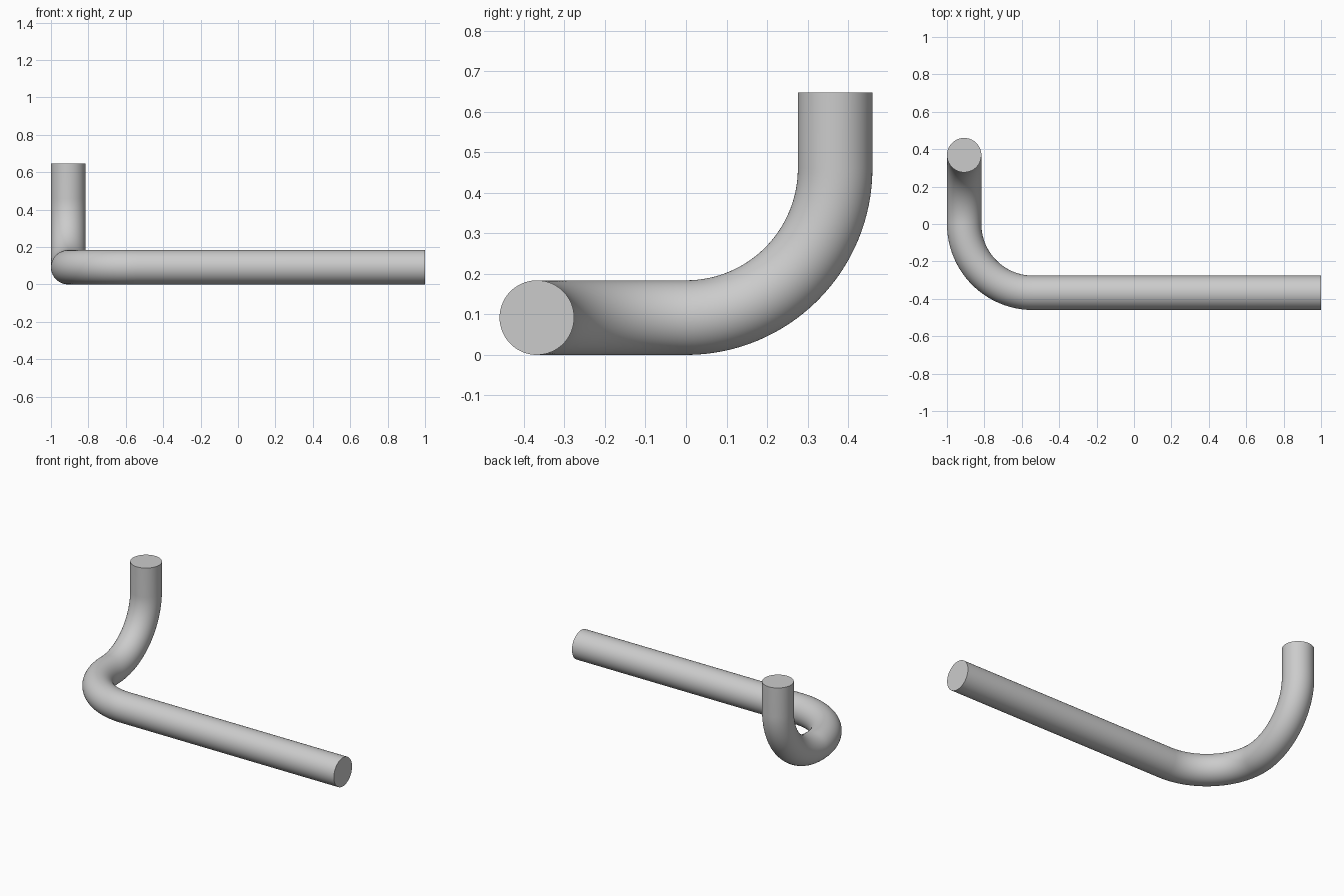
import bpy, bmesh
from math import sin, cos, pi
from mathutils import Vector

cube = bpy.data.objects.get("Cube")
if cube:
    bpy.data.objects.remove(cube, do_unlink=True)

RADIUS, BEND, SIDES, STEPS = 0.092, 0.368, 64, 32

# Plain grey metal
grey = bpy.data.materials.new("grey_metal")
grey.use_nodes = True
colour = (0.6, 0.6, 0.6, 1)
grey.diffuse_color = colour
grey.node_tree.nodes["Principled BSDF"].inputs["Base Color"].default_value = colour


def quarter_bend(start, heading, turn_to):
    """Centre points and tangents of a quarter circle from heading to turn_to."""
    result = []
    for i in range(STEPS + 1):
        a = pi / 2 * i / STEPS
        point = start + BEND * (heading * sin(a) + turn_to * (1 - cos(a)))
        result.append((point, heading * cos(a) + turn_to * sin(a)))
    return result


# Centre line: long straight, flat bend, upward bend, short straight
left, back, up = Vector((-1, 0, 0)), Vector((0, 1, 0)), Vector((0, 0, 1))
corner = Vector((RADIUS - 1 + BEND, -BEND, RADIUS))
path = [(Vector((1, -BEND, RADIUS)), left)]
path += quarter_bend(corner, left, back)
path += quarter_bend(path[-1][0], back, up)[1:]
top = path[-1][0].copy()
top.z = 0.647
path.append((top, up))

# Sweep a circle along the centre line
bm = bmesh.new()
rings = []
normal, tangent = up.copy(), left
for point, direction in path:
    normal.rotate(tangent.rotation_difference(direction))
    tangent = direction
    side = tangent.cross(normal)
    rings.append([bm.verts.new(point + RADIUS * (normal * cos(a) + side * sin(a)))
                  for a in (2 * pi * k / SIDES for k in range(SIDES))])
for r0, r1 in zip(rings, rings[1:]):
    for k in range(SIDES):
        j = (k + 1) % SIDES
        bm.faces.new((r0[k], r0[j], r1[j], r1[k]))

# Flat end caps
bm.faces.new(rings[0])
bm.faces.new(rings[-1])
bmesh.ops.recalc_face_normals(bm, faces=bm.faces)

mesh = bpy.data.meshes.new("bent_pipe")
bm.to_mesh(mesh)
bm.free()
mesh.materials.append(grey)
pipe = bpy.data.objects.new("bent_pipe", mesh)
bpy.context.collection.objects.link(pipe)

# Smooth tube with crisp end edges
bpy.ops.object.select_all(action='DESELECT')
pipe.select_set(True)
bpy.context.view_layer.objects.active = pipe
bpy.ops.object.shade_smooth_by_angle(angle=pi / 6)
